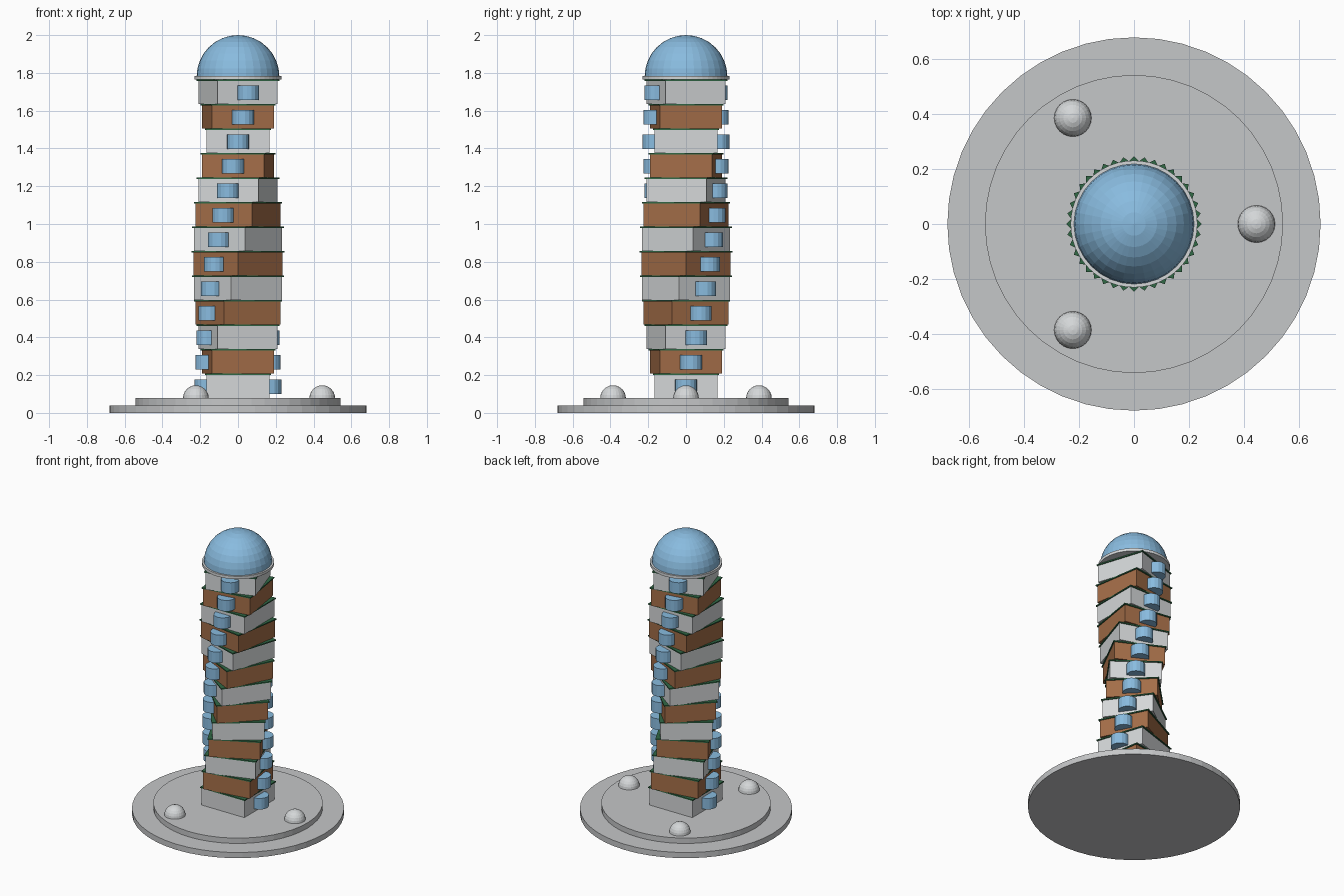
import bpy, bmesh, math
from mathutils import Matrix, Vector

if "Cube" in bpy.data.objects:
    bpy.data.objects.remove(bpy.data.objects["Cube"])


def material(name, rgb):
    m = bpy.data.materials.new(name)
    m.diffuse_color = (*rgb, 1)
    m.use_nodes = True
    m.node_tree.nodes["Principled BSDF"].inputs["Base Color"].default_value = m.diffuse_color
    return m


GREY = material("stone grey", (0.56, 0.57, 0.58))
WHITE = material("pale concrete", (0.66, 0.68, 0.69))
BROWN = material("timber brown", (0.37, 0.155, 0.065))
BLUE = material("glass blue", (0.25, 0.50, 0.74))
GREEN = material("planting green", (0.03, 0.14, 0.06))


def finish(name, bm, mat):
    me = bpy.data.meshes.new(name)
    bm.to_mesh(me)
    bm.free()
    me.materials.append(mat)
    ob = bpy.data.objects.new(name, me)
    bpy.context.collection.objects.link(ob)
    return ob


def cylinder(name, r, z0, z1, mat, sides, xy=(0, 0), turn=0):
    bm = bmesh.new()
    bmesh.ops.create_cone(bm, cap_ends=True, segments=sides, radius1=r, radius2=r, depth=z1 - z0,
                          matrix=Matrix.Translation((*xy, (z0 + z1) / 2)) @ Matrix.Rotation(turn, 4, 'Z'))
    return finish(name, bm, mat)


def box(name, half, z0, z1, mat, turn):
    bm = bmesh.new()
    bmesh.ops.create_cube(bm, size=1, matrix=Matrix.Translation((0, 0, (z0 + z1) / 2))
                          @ Matrix.Rotation(turn, 4, 'Z')
                          @ Matrix.Diagonal((2 * half, 2 * half, z1 - z0, 1)))
    return finish(name, bm, mat)


def half_sphere(name, r, centre, mat, seg, rings):
    bm = bmesh.new()
    bmesh.ops.create_uvsphere(bm, u_segments=seg, v_segments=rings, radius=r)
    bmesh.ops.bisect_plane(bm, geom=bm.verts[:] + bm.edges[:] + bm.faces[:], dist=1e-5,
                           plane_co=(0, 0, 0), plane_no=(0, 0, -1), clear_outer=True)
    bmesh.ops.translate(bm, verts=bm.verts[:], vec=Vector(centre))
    return finish(name, bm, mat)


# stepped round plaza
cylinder("plaza_lower_step", 0.68, 0, 0.04, GREY, 48)
cylinder("plaza_upper_step", 0.543, 0.04, 0.078, GREY, 48)

# three domed pods on the plaza
for i in range(3):
    a = math.radians(120 * i)
    half_sphere(f"plaza_pod_{i}", 0.068, (0.446 * math.cos(a), 0.446 * math.sin(a), 0.078), WHITE, 24, 12)

# twisting tower: each floor turns 9 degrees
PITCH = 0.1297
for k in range(13):
    turn = math.radians(9 * k)
    z0 = 0.078 + k * PITCH
    top = z0 + PITCH
    box(f"floor_{k}", 0.167, z0, top - 0.008, BROWN if k % 2 else WHITE, turn)
    box(f"green_ledge_{k}", 0.174, top - 0.008, top, GREEN, turn)
    # round glass bays on two opposite sides
    for s in (-1, 1):
        pos = (s * 0.17 * math.cos(turn), s * 0.17 * math.sin(turn))
        mid = z0 + (PITCH - 0.008) / 2
        cylinder(f"glass_bay_{k}_{'a' if s < 0 else 'b'}", 0.059, mid - 0.039, mid + 0.039,
                 BLUE, 16, pos, turn)

# rim and glass dome
cylinder("dome_rim", 0.231, 1.764, 1.784, WHITE, 48)
half_sphere("glass_dome", 0.219, (0, 0, 1.781), BLUE, 32, 16)
